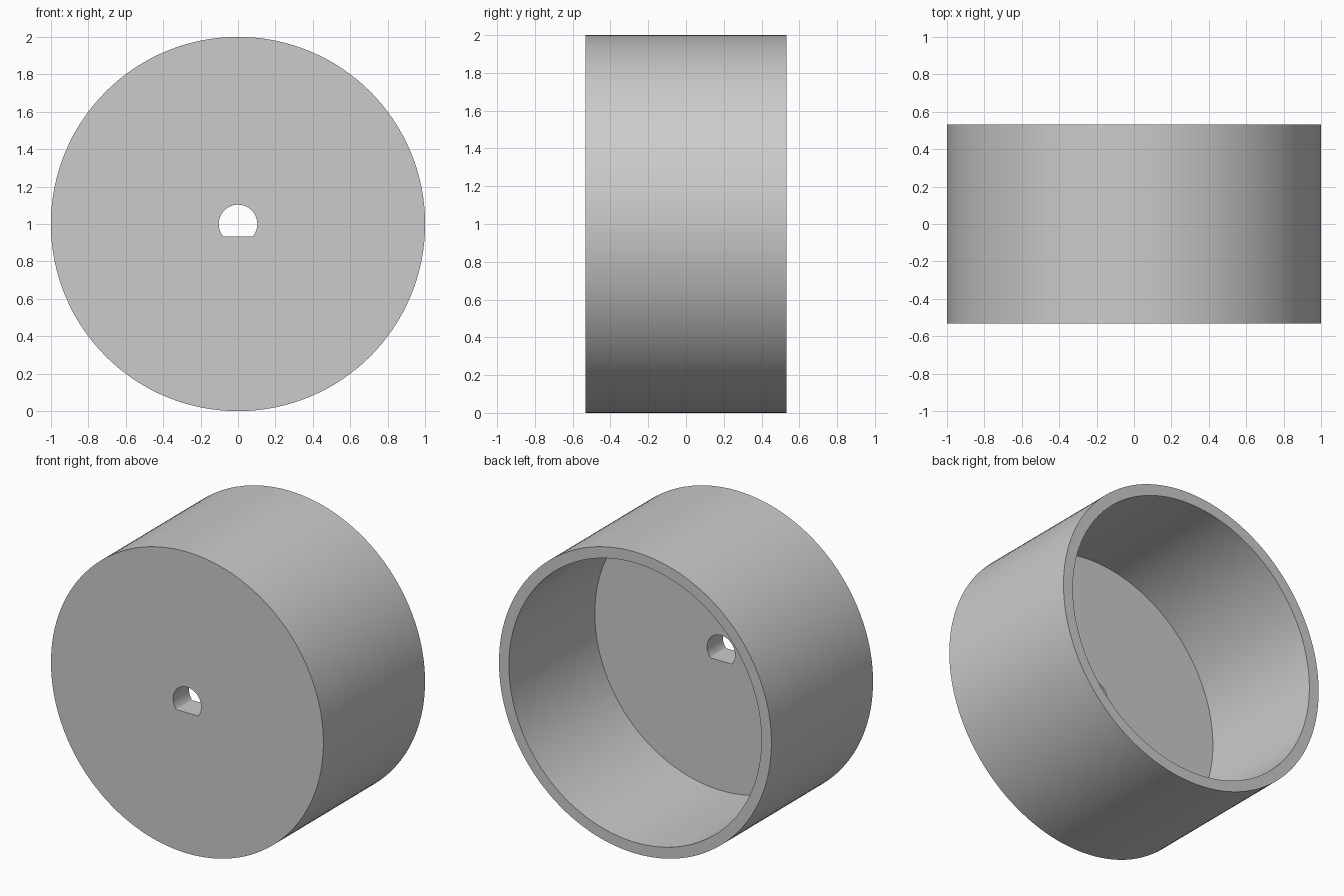
import bpy, bmesh, math

cube = bpy.data.objects.get("Cube")
if cube:
    bpy.data.objects.remove(cube, do_unlink=True)

SEGMENTS = 128
HALF_DEPTH = 0.533
FLOOR_Y = -HALF_DEPTH + 0.165
OUTER, INNER, BORE = 1.0, 0.927, 0.103
FLAT = -0.067          # height of the flat side of the shaft bore

grey = bpy.data.materials.new("plain_grey")
grey.use_nodes = True
colour = (0.6, 0.6, 0.6, 1.0)
grey.diffuse_color = colour
grey.node_tree.nodes["Principled BSDF"].inputs["Base Color"].default_value = colour

bm = bmesh.new()


def ring(radius, y, lowest=-2.0):
    """Circle around the y axis, cut flat below a given height."""
    verts = []
    for i in range(SEGMENTS):
        a = math.tau * i / SEGMENTS
        z = max(radius * math.sin(a), lowest)
        verts.append(bm.verts.new((radius * math.cos(a), y, 1 + z)))
    return verts


# Closed loop of rings: front face, outer wall, rim, inner wall, floor, bore
rings = [
    ring(BORE, -HALF_DEPTH, FLAT),
    ring(OUTER, -HALF_DEPTH),
    ring(OUTER, HALF_DEPTH),
    ring(INNER, HALF_DEPTH),
    ring(INNER, FLOOR_Y),
    ring(BORE, FLOOR_Y, FLAT),
]
for k, a in enumerate(rings):
    b = rings[(k + 1) % len(rings)]
    for i in range(SEGMENTS):
        j = (i + 1) % SEGMENTS
        bm.faces.new((a[i], a[j], b[j], b[i]))
bmesh.ops.recalc_face_normals(bm, faces=bm.faces)

mesh = bpy.data.meshes.new("round_cup")
bm.to_mesh(mesh)
bm.free()
mesh.materials.append(grey)
cup = bpy.data.objects.new("round_cup", mesh)
bpy.context.collection.objects.link(cup)

# Smooth walls with crisp rims
bpy.ops.object.select_all(action="DESELECT")
cup.select_set(True)
bpy.context.view_layer.objects.active = cup
bpy.ops.object.shade_smooth_by_angle(angle=math.radians(30))
